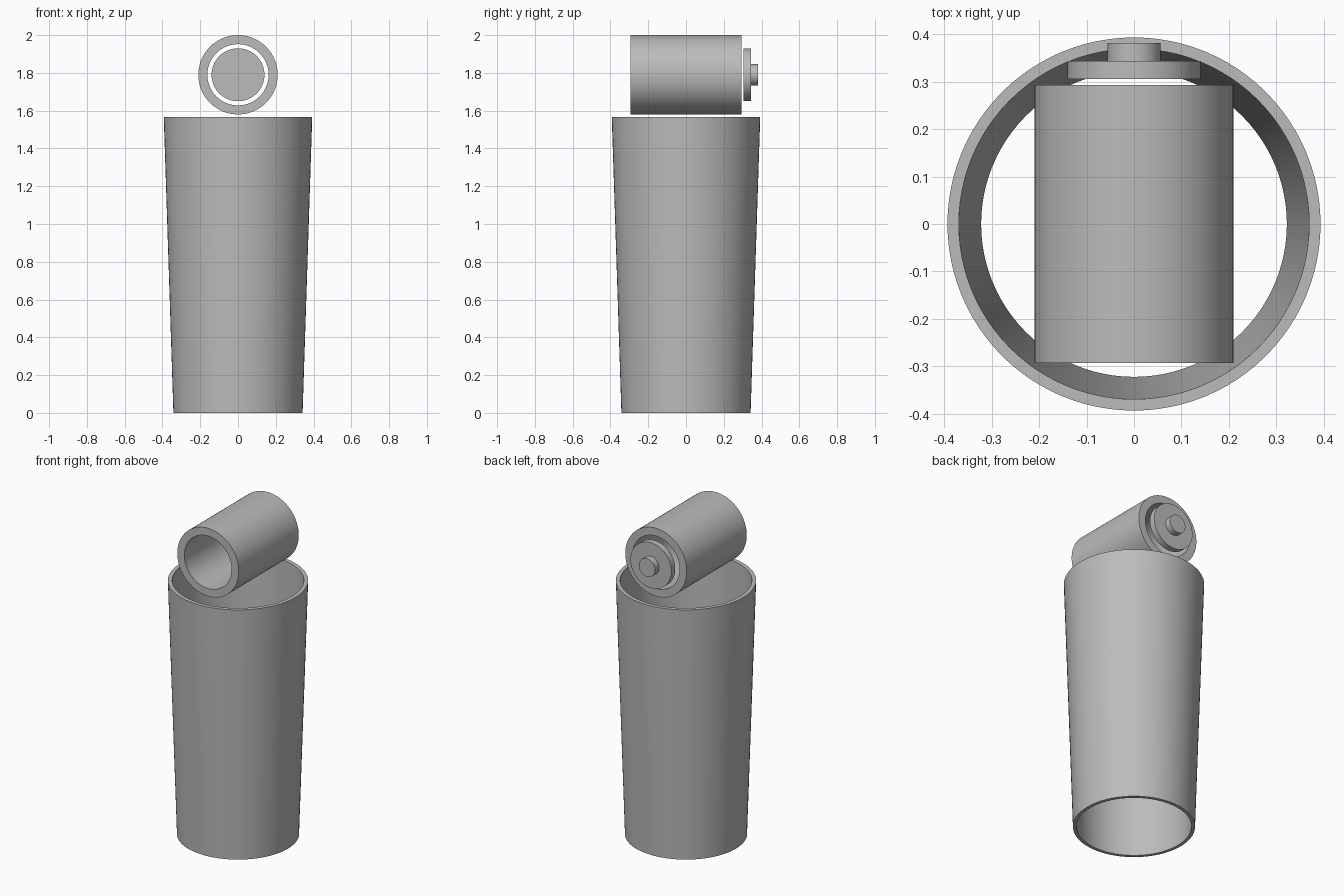
import bpy
import math
from mathutils import Matrix

cube = bpy.data.objects.get("Cube")
if cube:
    bpy.data.objects.remove(cube, do_unlink=True)

SIDES = 96

grey = bpy.data.materials.new("plain grey")
grey.use_nodes = True
colour = (0.5, 0.5, 0.5, 1)
grey.diffuse_color = colour
grey.node_tree.nodes["Principled BSDF"].inputs["Base Color"].default_value = colour


def lathe(name, profile, closed, matrix=Matrix()):
    """Spin (radius, height) points about the z axis; closed makes a tube wall."""
    verts, faces = [], []
    n = len(profile)
    for i in range(SIDES):
        a = math.tau * i / SIDES
        verts += [(r * math.cos(a), r * math.sin(a), h) for r, h in profile]
    for i in range(SIDES):
        j = (i + 1) % SIDES
        for k in range(n if closed else n - 1):
            m = (k + 1) % n
            faces.append((i * n + k, j * n + k, j * n + m, i * n + m))
    if not closed:
        faces.append([i * n for i in reversed(range(SIDES))])
        faces.append([i * n + n - 1 for i in range(SIDES)])
    mesh = bpy.data.meshes.new(name)
    mesh.from_pydata(verts, [], faces)
    mesh.transform(matrix)
    mesh.materials.append(grey)
    obj = bpy.data.objects.new(name, mesh)
    bpy.context.collection.objects.link(obj)
    bpy.ops.object.select_all(action="DESELECT")
    obj.select_set(True)
    bpy.context.view_layer.objects.active = obj
    bpy.ops.object.shade_smooth_by_angle(angle=math.radians(30))
    return obj


# Tapered sleeve, open at both ends
lathe("tapered_sleeve", [(0.342, 0), (0.393, 1.567), (0.369, 1.567), (0.322, 0)], True)

# Parts lying along y above the sleeve
lying = Matrix.Translation((0, 0, 1.79)) @ Matrix.Rotation(-math.pi / 2, 4, "X")
lathe("cross_tube", [(0.21, -0.293), (0.21, 0.293), (0.162, 0.293), (0.162, -0.293)], True, lying)

# End plug floating just behind the tube
lathe("plug_disc", [(0.14, 0.305), (0.14, 0.343)], False, lying)
lathe("plug_knob", [(0.056, 0.343), (0.056, 0.381)], False, lying)
